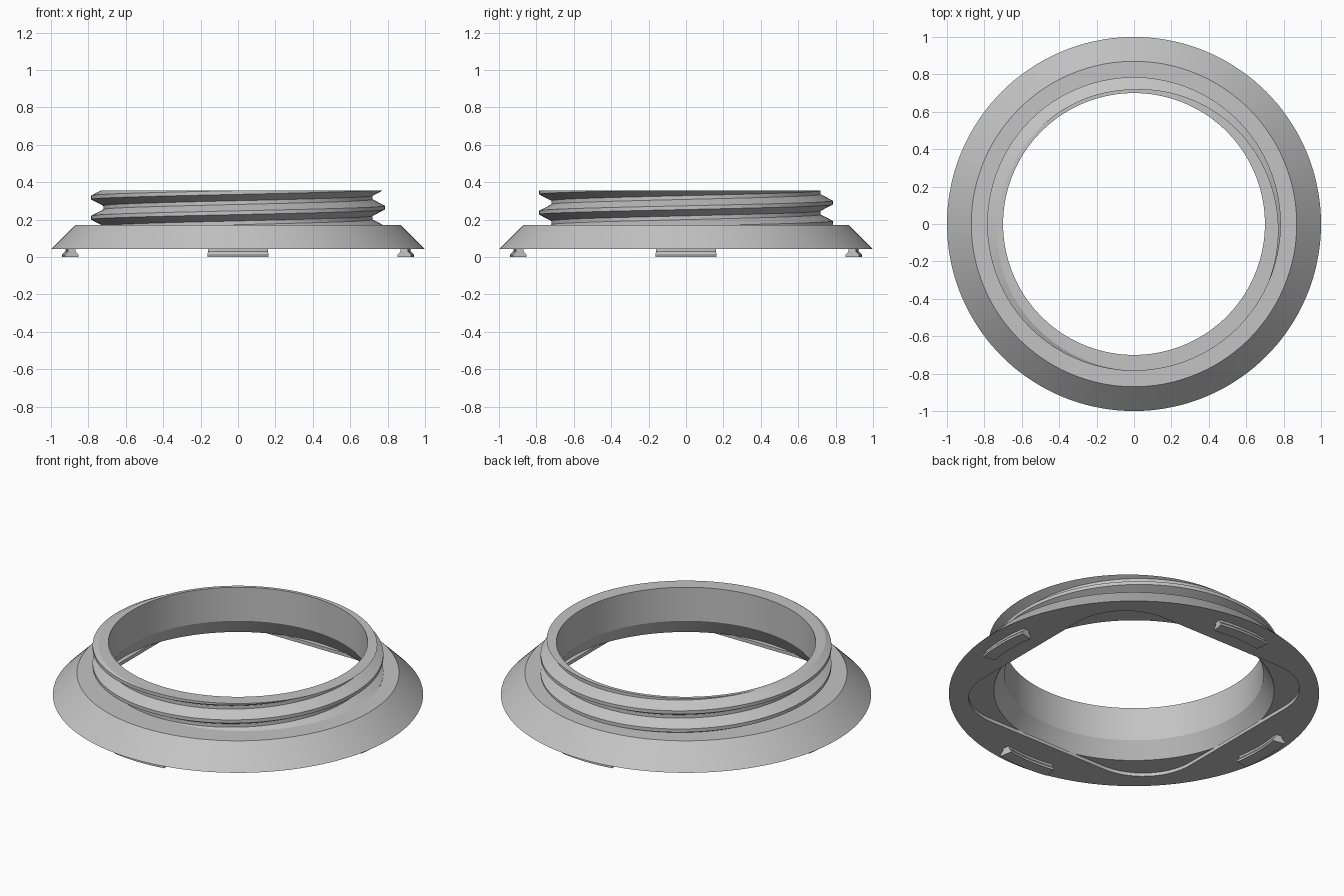
import bpy, bmesh, math

cube = bpy.data.objects.get("Cube")
if cube:
    bpy.data.objects.remove(cube, do_unlink=True)

SEG = 144
TAU = 2 * math.pi
BORE, RIM_Z, SHOULDER_Z, BASE_Z = 0.70, 0.355, 0.172, 0.042

grey = bpy.data.materials.new("plain_grey")
grey.use_nodes = True
colour = (0.55, 0.55, 0.55, 1)
grey.diffuse_color = colour
grey.node_tree.nodes["Principled BSDF"].inputs["Base Color"].default_value = colour


def finish(bm, name):
    """Turn a bmesh into a named, shaded object."""
    mesh = bpy.data.meshes.new(name)
    bm.to_mesh(mesh)
    bm.free()
    mesh.materials.append(grey)
    obj = bpy.data.objects.new(name, mesh)
    bpy.context.collection.objects.link(obj)
    bpy.ops.object.select_all(action='DESELECT')
    obj.select_set(True)
    bpy.context.view_layer.objects.active = obj
    bpy.ops.object.shade_smooth_by_angle(angle=math.radians(25))
    return obj


def point(bm, r, a, z):
    return bm.verts.new((r * math.cos(a), r * math.sin(a), z))


def skin(bm, loops, closed):
    """Join neighbouring rows of vertices with quads."""
    for low, high in zip(loops, loops[1:]):
        n = len(low)
        for i in range(n if closed else n - 1):
            j = (i + 1) % n
            bm.faces.new((low[i], low[j], high[j], high[i]))


def rounded_square(a, half=0.73, corner=0.33):
    """Polar radius of a square with rounded corners."""
    a = a % (math.pi / 2)
    a = min(a, math.pi / 2 - a)
    c = half - corner
    if half * math.tan(a) <= c:
        return half / math.cos(a)
    p = c * (math.cos(a) + math.sin(a))
    return p + math.sqrt(p * p - 2 * c * c + corner * corner)


# Base ring: bore, flared mouth, square recess, underside, sloped skirt, shoulder
profile = [(BORE, RIM_Z), (BORE, 0.155), (0.757, 0.062), (None, 0.062),
           (None, BASE_Z), (1.0, BASE_Z), (0.87, SHOULDER_Z), (BORE, SHOULDER_Z)]
angles = [TAU * i / SEG for i in range(SEG)]
bm = bmesh.new()
skin(bm, [[point(bm, r or rounded_square(a), a, z) for a in angles]
          for r, z in profile], True)
finish(bm, "base_ring")

# Threaded collar: helical sheet trimmed flat at both ends, then capped inwards
PITCH, CREST, ROOT, CREST_Z = 0.108, 0.785, 0.72, 0.264
thread = [(-0.044, ROOT), (-0.010, CREST), (0.010, CREST), (0.044, ROOT)]
bm = bmesh.new()
rows = []
for turn in range(-3, 3):
    for dz, r in thread:
        rows.append([point(bm, r, TAU * i / SEG,
                           CREST_Z + dz + PITCH * (turn + i / SEG))
                     for i in range(SEG + 1)])
skin(bm, rows, False)
bmesh.ops.remove_doubles(bm, verts=bm.verts[:], dist=0.00005)
for z, up in ((RIM_Z, 1), (SHOULDER_Z - 0.005, -1)):
    bmesh.ops.bisect_plane(bm, geom=bm.verts[:] + bm.edges[:] + bm.faces[:],
                           dist=0.00001, plane_co=(0, 0, z),
                           plane_no=(0, 0, up), clear_outer=True)
top = [e for e in bm.edges
       if e.is_boundary and all(v.co.z > RIM_Z - 0.0001 for v in e.verts)]
cap = bmesh.ops.extrude_edge_only(bm, edges=top)["geom"]
for v in cap:
    if isinstance(v, bmesh.types.BMVert):
        scale = BORE / v.co.xy.length
        v.co.x *= scale
        v.co.y *= scale
finish(bm, "threaded_collar")

# Four curved feet with a wide sole and a narrow neck
foot = [(0.867, 0), (0.94, 0), (0.94, 0.012), (0.922, 0.03),
        (0.922, 0.045), (0.882, 0.045), (0.882, 0.03), (0.867, 0.012)]
for k, side in enumerate(("left", "back", "right", "front")):
    bm = bmesh.new()
    sections = [[point(bm, r, math.radians(90 * k + d), z) for r, z in foot]
                for d in range(-10, 11, 2)]
    skin(bm, sections, True)
    bm.faces.new(sections[0])
    bm.faces.new(sections[-1])
    bmesh.ops.recalc_face_normals(bm, faces=bm.faces[:])
    finish(bm, side + "_foot")
